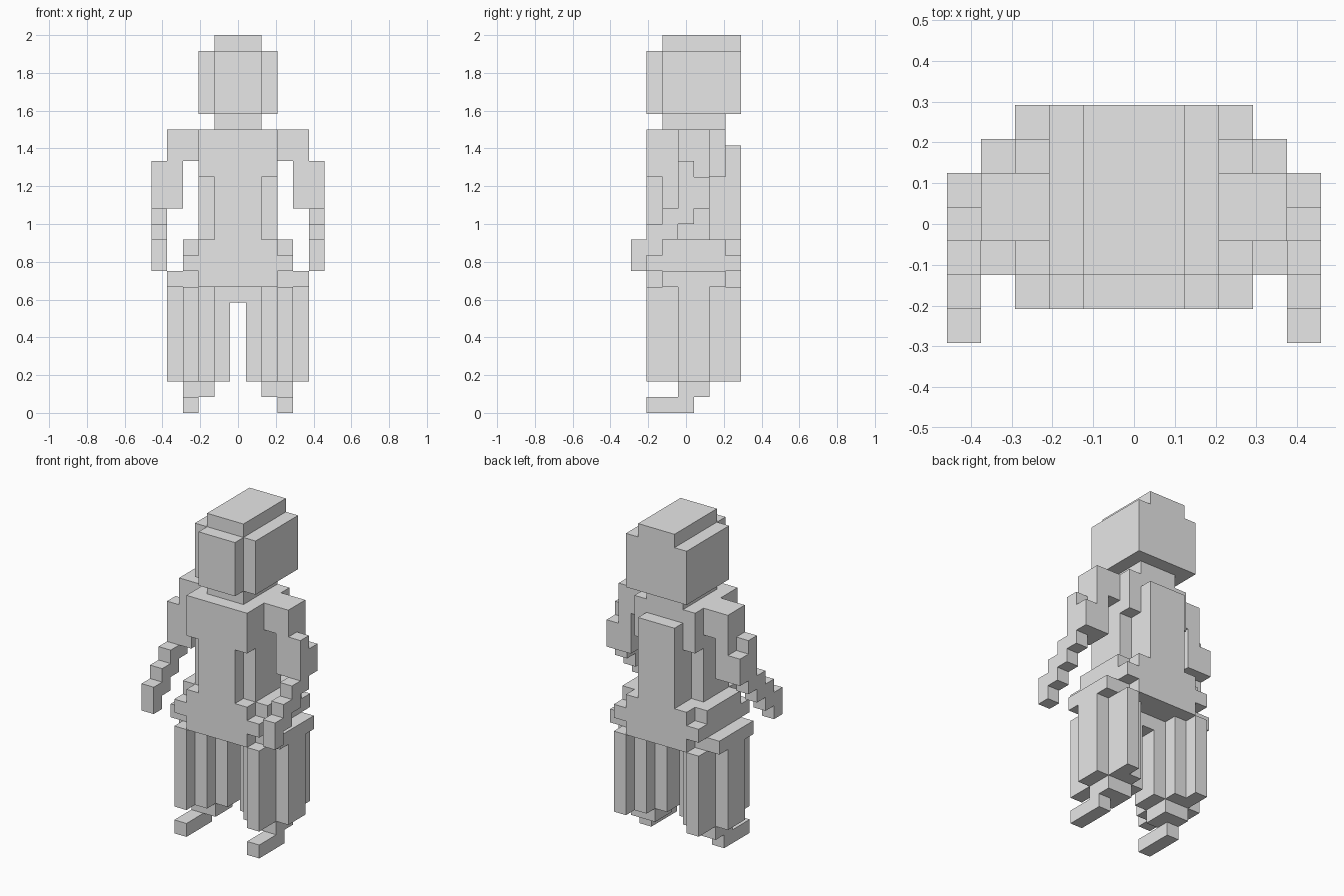
import bpy
import bmesh
from mathutils import Vector

cube = bpy.data.objects.get("Cube")
if cube:
    bpy.data.objects.remove(cube, do_unlink=True)

V = 2 / 24  # edge length of one block

grey = bpy.data.materials.new("plain_grey")
grey.use_nodes = True
tone = (0.8, 0.8, 0.8, 1)
grey.diffuse_color = tone
grey.node_tree.nodes["Principled BSDF"].inputs["Base Color"].default_value = tone


def blocks(boxes, side=1):
    """Cells filled by boxes of inclusive (x, y, z) ranges; side=-1 mirrors x."""
    return {(side * i, j, k)
            for (i0, i1), (j0, j1), (k0, k1) in boxes
            for i in range(i0, i1 + 1)
            for j in range(j0, j1 + 1)
            for k in range(k0, k1 + 1)}


# Central parts
parts = {
    "head": blocks([((-2, 2), (-1, 3), (19, 22)),      # skull
                    ((-1, 1), (-2, -2), (19, 22)),     # face
                    ((-1, 1), (-1, 3), (23, 23))]),    # crown
    "neck": blocks([((-1, 1), (-1, 2), (18, 18))]),
    "torso": blocks([((-2, 2), (-2, 2), (15, 17)),     # chest
                     ((-1, 1), (-2, 2), (11, 14)),     # waist
                     ((-2, 2), (-1, 1), (11, 14))]),   # flanks
    "back_plate": blocks([((-1, 1), (3, 3), (11, 16))]),
    "hips": blocks([((-2, 2), (-2, 3), (8, 10)),
                    ((-3, 3), (-1, 2), (10, 10)),
                    ((-3, 3), (-2, 3), (9, 9)),
                    ((-4, 4), (-1, 2), (8, 8)),
                    ((-1, 1), (0, 1), (7, 7))]),
}

# Mirrored limbs
limbs = {
    "shoulder": [((3, 4), (0, 1), (16, 17))],
    "upper_arm": [((4, 4), (0, 1), (13, 15)),
                  ((5, 5), (0, 0), (12, 15)),
                  ((5, 5), (1, 1), (13, 14))],
    # forearm steps forward and down
    "forearm": [((5, 5), (-s, -s), (12 - s, 13 - s)) for s in (1, 2)],
    "hand": [((5, 5), (-3, -3), (9, 10))],
    # trouser leg with a stepped cross-section
    "leg": [((1, 1), (0, 1), (2, 7)),
            ((2, 2), (-1, 2), (2, 7)),
            ((3, 3), (-2, 3), (2, 7)),
            ((4, 4), (0, 1), (2, 7))],
    "foot": [((2, 3), (0, 1), (1, 1)),
             ((3, 3), (-2, 0), (0, 0))],
}
for name, boxes in limbs.items():
    for prefix, side in (("left", 1), ("right", -1)):
        parts[f"{prefix}_{name}"] = blocks(boxes, side)

solid = set().union(*parts.values())


def build(name, cells):
    """Skin a part with its outer faces only, merged into large flat faces."""
    bm = bmesh.new()
    for cell in cells:
        centre = Vector(cell) + Vector((0, 0, 0.5))
        for axis in range(3):
            for sign in (-1, 1):
                n = Vector((0, 0, 0))
                n[axis] = sign
                if tuple(int(c + d) for c, d in zip(cell, n)) in solid:
                    continue
                u = Vector((0, 0, 0))
                u[(axis + 1) % 3] = 0.5
                w = n.cross(u)
                mid = centre + n / 2
                corners = (mid - u - w, mid + u - w, mid + u + w, mid - u + w)
                bm.faces.new([bm.verts.new(c * V) for c in corners])
    bmesh.ops.remove_doubles(bm, verts=bm.verts, dist=V / 100)
    bmesh.ops.dissolve_limit(bm, angle_limit=0.01, verts=bm.verts, edges=bm.edges)
    mesh = bpy.data.meshes.new(name)
    bm.to_mesh(mesh)
    bm.free()
    mesh.materials.append(grey)
    bpy.context.collection.objects.link(bpy.data.objects.new(name, mesh))


for part, cells in parts.items():
    build(part, cells)
